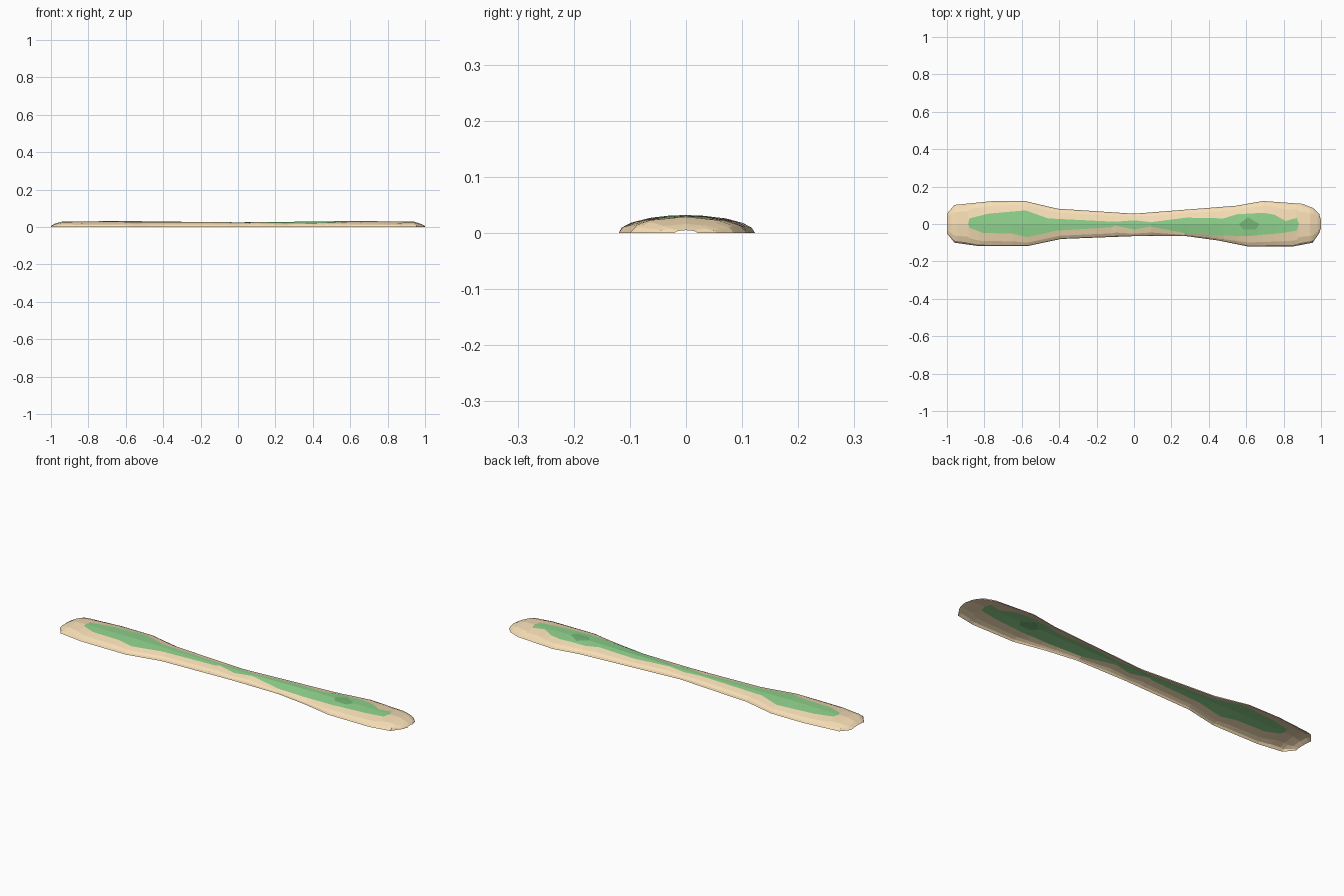
import bpy, bmesh, math

if "Cube" in bpy.data.objects:
    bpy.data.objects.remove(bpy.data.objects["Cube"])

# Plan outlines as (x, y) breakpoints
RIM_HI = [(-1, .055), (-.96, .102), (-.76, .122), (-.58, .122), (-.41, .082), (0, .055),
          (.55, .098), (.69, .123), (.9, .108), (.96, .085), (.99, .055), (1, .02)]
RIM_LO = [(-1, -.05), (-.96, -.1), (-.83, -.118), (-.57, -.118), (-.39, -.08), (0, -.065),
          (.28, -.065), (.45, -.088), (.61, -.12), (.85, -.12), (.955, -.1), (.99, -.05), (1, -.02)]
GRASS_HI = [(-1, 0), (-.887, 0), (-.88, .03), (-.78, .055), (-.58, .073), (-.46, .03), (-.1, .012),
            (0, .02), (.09, .01), (.28, .034), (.48, .03), (.55, .052), (.69, .06), (.75, .05),
            (.81, .016), (.87, .032), (.882, 0), (1, 0)]
GRASS_LO = [(-1, 0), (-.887, 0), (-.88, -.02), (-.81, -.047), (-.65, -.052), (-.57, -.07),
            (-.41, -.035), (-.12, -.018), (-.1, -.008), (0, -.03), (.09, -.014), (.27, -.048),
            (.45, -.06), (.6, -.065), (.78, -.05), (.87, -.035), (.882, 0), (1, 0)]
PATCH_HI = [(-1, 0), (.56, 0), (.61, .036), (.67, 0), (1, 0)]
PATCH_LO = [(-1, 0), (.56, 0), (.585, -.03), (.65, -.03), (.67, 0), (1, 0)]
HEIGHT = [(-1, .005), (-.98, .018), (-.94, .029), (-.6, .032), (-.4, .029), (0, .025),
          (.4, .029), (.6, .032), (.94, .029), (.98, .016), (1, .005)]
CURVES = [RIM_HI, RIM_LO, GRASS_HI, GRASS_LO, PATCH_HI, PATCH_LO, HEIGHT]
STATIONS = sorted({p[0] for c in CURVES for p in c})


def at(curve, x):
    for (x0, y0), (x1, y1) in zip(curve, curve[1:]):
        if x <= x1:
            return y0 + (y1 - y0) * (x - x0) / (x1 - x0)
    return curve[-1][1]


def surface(x, y):
    """Point on the low elliptical dome."""
    rim = abs(at(RIM_HI if y > 0 else RIM_LO, x))
    t = min(1, abs(y) / rim)
    return (x, y, at(HEIGHT, x) * math.sqrt(1 - t * t))


def part(name, colour, bands):
    """Open shell made of strips lofted between pairs of plan outlines."""
    bm = bmesh.new()
    for lo, hi, steps in bands:
        rows = []
        for x in STATIONS:
            a, b = at(lo, x), at(hi, x)
            rows.append([bm.verts.new(surface(x, a + (b - a) * s)) for s in steps])
        for r, q in zip(rows, rows[1:]):
            for i in range(len(steps) - 1):
                bm.faces.new((r[i], q[i], q[i + 1], r[i + 1]))
    bmesh.ops.remove_doubles(bm, verts=bm.verts, dist=1e-5)
    bmesh.ops.dissolve_degenerate(bm, edges=bm.edges, dist=1e-5)
    # drop zero-width leftovers
    loose = [e for e in bm.edges if not e.link_faces]
    bmesh.ops.delete(bm, geom=loose, context='EDGES')
    bmesh.ops.delete(bm, geom=[v for v in bm.verts if not v.link_faces], context='VERTS')
    mesh = bpy.data.meshes.new(name)
    bm.to_mesh(mesh)
    bm.free()
    mat = bpy.data.materials.new(name)
    mat.diffuse_color = (*colour, 1)
    mat.use_nodes = True
    mat.node_tree.nodes["Principled BSDF"].inputs["Base Color"].default_value = mat.diffuse_color
    mesh.materials.append(mat)
    bpy.context.collection.objects.link(bpy.data.objects.new(name, mesh))


# Sandy shore on both sides and ends
part("sand_shore", (.94, .74, .47), [(RIM_LO, GRASS_LO, (0, .1, .38, 1)),
                                    (GRASS_HI, RIM_HI, (0, .62, .9, 1))])
# Grass along the crest, with the dark patch left open
part("grass", (.28, .66, .27), [(GRASS_LO, PATCH_LO, (0, 1)), (PATCH_HI, GRASS_HI, (0, 1))])
# Darker green patch
part("dark_grass_patch", (.18, .48, .18), [(PATCH_LO, PATCH_HI, (0, .5, 1))])
